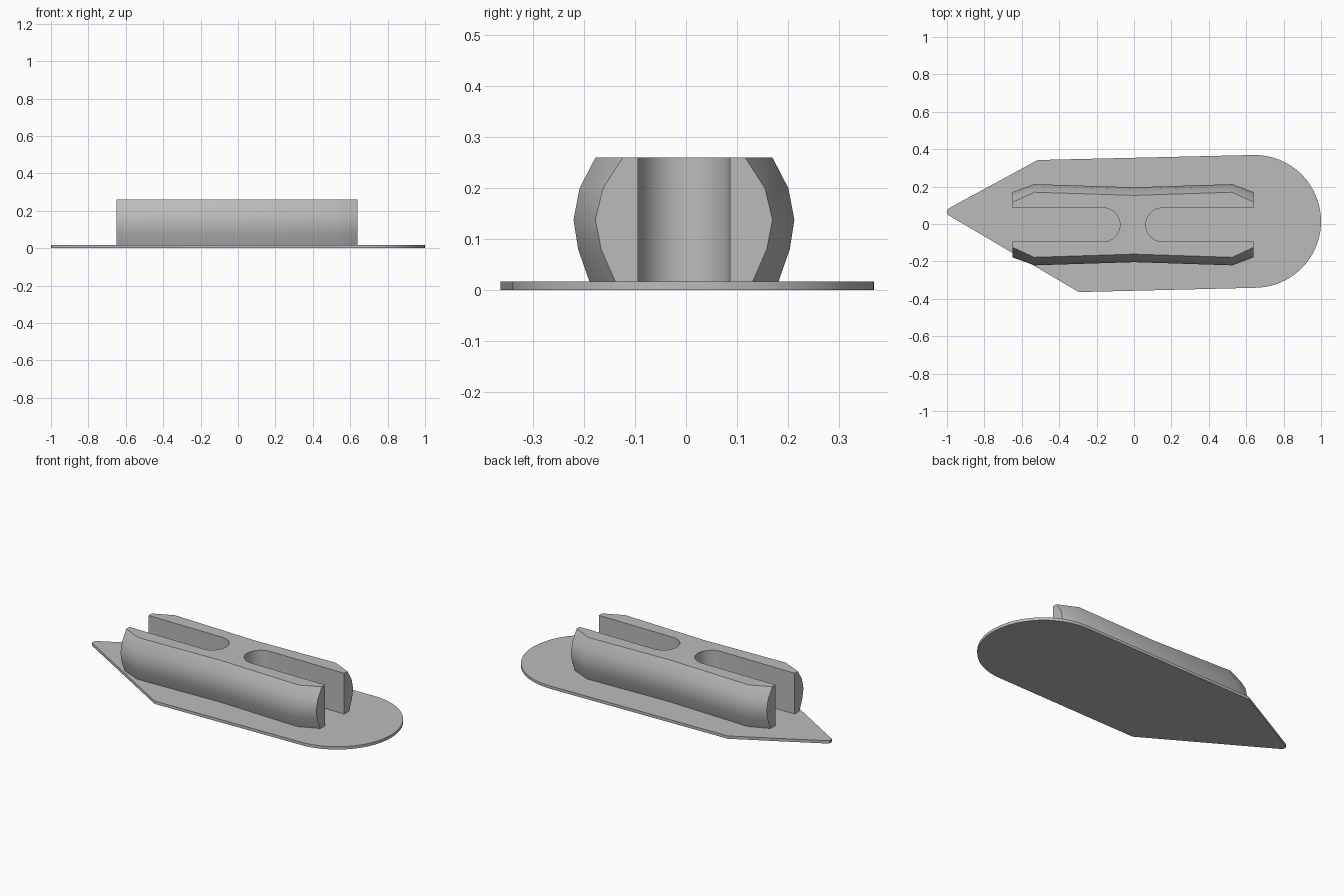
import bpy
import bmesh
import math

cube = bpy.data.objects.get("Cube")
if cube:
    bpy.data.objects.remove(cube, do_unlink=True)

grey = bpy.data.materials.new("light grey")
grey.use_nodes = True
COLOUR = (0.5, 0.5, 0.5, 1)
grey.diffuse_color = COLOUR
for node in grey.node_tree.nodes:
    if node.type == 'BSDF_PRINCIPLED':
        node.inputs["Base Color"].default_value = COLOUR

PLATE_TOP = 0.017
BODY_TOP = 0.26
CENTRE_Y = -0.004


def make_object(name, bm):
    bmesh.ops.recalc_face_normals(bm, faces=bm.faces)
    mesh = bpy.data.meshes.new(name)
    bm.to_mesh(mesh)
    bm.free()
    mesh.materials.append(grey)
    obj = bpy.data.objects.new(name, mesh)
    bpy.context.collection.objects.link(obj)
    return obj


def activate(obj):
    bpy.ops.object.select_all(action='DESELECT')
    obj.select_set(True)
    bpy.context.view_layer.objects.active = obj


def arc(cx, cy, radius, start, end, steps):
    angles = [math.radians(start + (end - start) * i / steps) for i in range(steps + 1)]
    return [(cx + radius * math.cos(a), cy + radius * math.sin(a)) for a in angles]


def extrude_outline(name, outline, bottom, top):
    bm = bmesh.new()
    face = bm.faces.new([bm.verts.new((x, y, bottom)) for x, y in outline])
    result = bmesh.ops.extrude_face_region(bm, geom=[face])
    verts = [g for g in result["geom"] if isinstance(g, bmesh.types.BMVert)]
    bmesh.ops.translate(bm, verts=verts, vec=(0, 0, top - bottom))
    return make_object(name, bm)


# Base plate: rounded at one end, skewed point at the other
outline = arc(0.645, 0.014, 0.355, -89, 91, 40)
outline += [(-0.515, 0.342), (-0.99, 0.084), (-0.998, 0.076),
            (-1.0, 0.064), (-0.998, 0.053), (-0.99, 0.046), (-0.295, -0.364)]
plate = extrude_outline("base_plate", outline, 0, PLATE_TOP)

# Body: bulging side profile lofted along the length
# station: x, greatest half width, strength of the bulge
stations = [(-0.65, 0.174, 1.25), (-0.533, 0.217, 1), (0, 0.2, 1),
            (0.525, 0.217, 1), (0.64, 0.174, 1.25)]
# profile: height, inset from the greatest half width
profile = [(PLATE_TOP, 0.031), (0.08, 0.009), (0.138, 0), (0.2, 0.012), (BODY_TOP, 0.043)]
bm = bmesh.new()
rings = []
for x, half, bulge in stations:
    right = [(-(half - inset * bulge), z) for z, inset in profile]
    left = [(-y, z) for y, z in reversed(right)]
    rings.append([bm.verts.new((x, CENTRE_Y + y, z)) for y, z in right + left])
for a, b in zip(rings, rings[1:]):
    for i in range(len(a)):
        j = (i + 1) % len(a)
        bm.faces.new((a[i], a[j], b[j], b[i]))
bm.faces.new(rings[0])
bm.faces.new(rings[-1])
body = make_object("body", bm)

# Round-ended slots cut in from both ends of the body
for name, cx, side in (("left_slot_cutter", 0.153, 1), ("right_slot_cutter", -0.165, -1)):
    end = [(cx - side * x, y) for x, y in arc(0, CENTRE_Y, 0.09, -90, 90, 24)]
    outside = [(side, CENTRE_Y + 0.09), (side, CENTRE_Y - 0.09)]
    cutter = extrude_outline(name, end + outside, -0.1, 0.4)
    cutter.hide_render = True
    cut = body.modifiers.new("slot", 'BOOLEAN')
    cut.operation = 'DIFFERENCE'
    cut.solver = 'EXACT'
    cut.object = cutter
    activate(body)
    bpy.ops.object.modifier_apply(modifier=cut.name)
    bpy.data.objects.remove(cutter, do_unlink=True)

for obj in (plate, body):
    activate(obj)
    bpy.ops.object.shade_smooth_by_angle(angle=math.radians(25))
